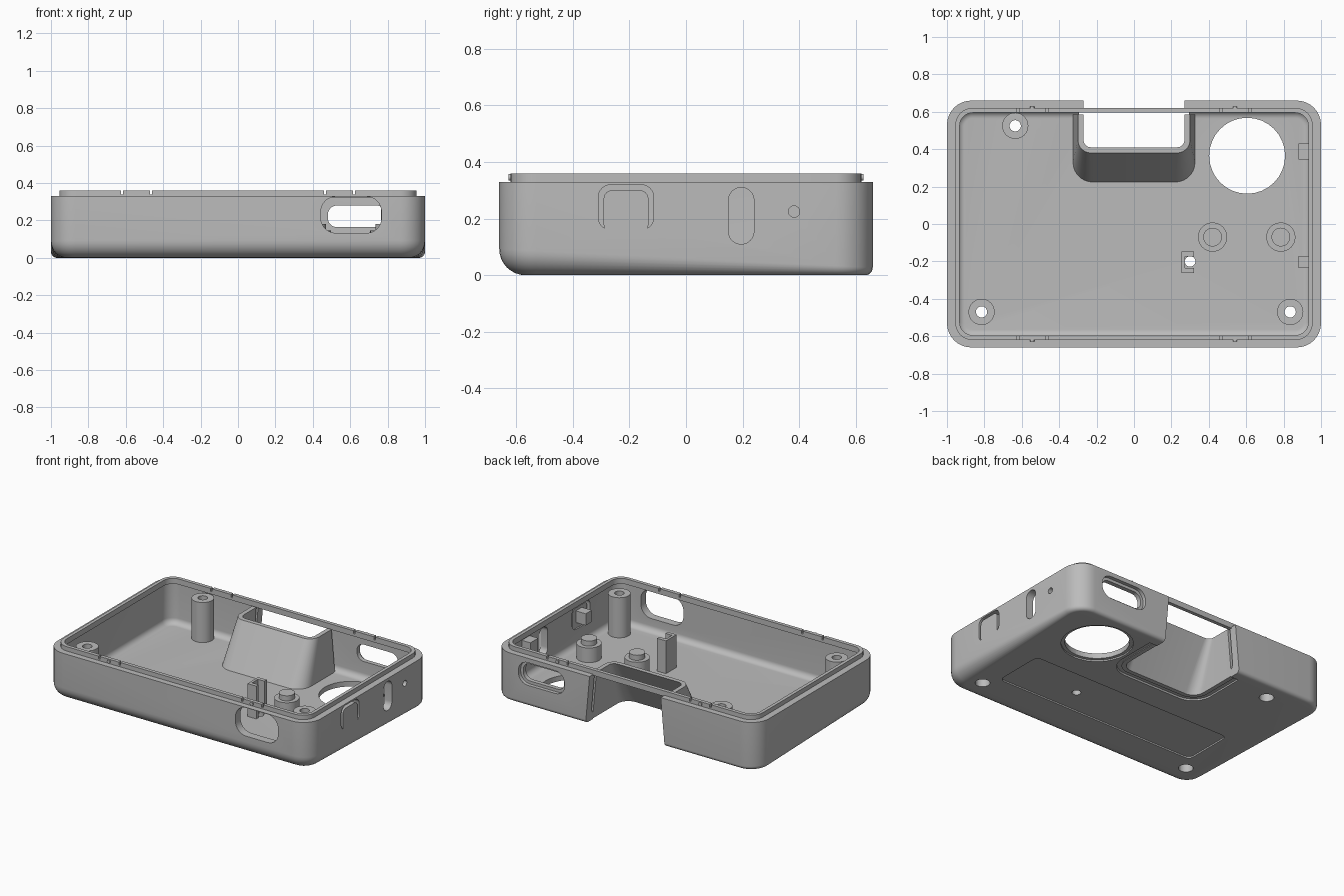
import bpy, bmesh
from math import sin, cos, pi, radians

cube = bpy.data.objects.get("Cube")
if cube:
    bpy.data.objects.remove(cube, do_unlink=True)

grey = bpy.data.materials.new("plain_grey")
grey.use_nodes = True
colour = (0.5, 0.5, 0.5, 1)
grey.diffuse_color = colour
grey.node_tree.nodes["Principled BSDF"].inputs["Base Color"].default_value = colour
parts = []


def rounded(cx, cy, hx, hy, r, inset=0, seg=8):
    """Rounded rectangle outline; inset may be a function of y."""
    pts = []
    for k, (sx, sy) in enumerate([(1, 1), (-1, 1), (-1, -1), (1, -1)]):
        for i in range(seg + 1):
            a = (k + i / seg) * pi / 2
            ox, oy = cx + sx * (hx - r), cy + sy * (hy - r)
            d = inset(oy + r * sin(a)) if callable(inset) else inset
            pts.append((ox + (r - d) * cos(a), oy + (r - d) * sin(a)))
    return pts


def circle(x, y, r):
    return rounded(x, y, r, r, r * 0.999)


def loft(name, rings, keep=True):
    bm = bmesh.new()
    loops = [[bm.verts.new(p) for p in ring] for ring in rings]
    n = len(loops[0])
    for a, b in zip(loops, loops[1:]):
        for i in range(n):
            j = (i + 1) % n
            bm.faces.new((a[i], a[j], b[j], b[i]))
    bm.faces.new(loops[0][::-1])
    bm.faces.new(loops[-1])
    bmesh.ops.recalc_face_normals(bm, faces=bm.faces)
    me = bpy.data.meshes.new(name)
    bm.to_mesh(me)
    bm.free()
    me.materials.append(grey)
    ob = bpy.data.objects.new(name, me)
    bpy.context.collection.objects.link(ob)
    if keep:
        parts.append(ob)
    return ob


def prism(name, outline, axis, lo, hi, keep=True):
    place = {"z": lambda u, v, w: (u, v, w),
             "x": lambda u, v, w: (w, u, v),
             "y": lambda u, v, w: (u, w, v)}[axis]
    return loft(name, [[place(u, v, w) for u, v in outline] for w in (lo, hi)], keep)


def box(name, x0, x1, y0, y1, z0, z1, keep=True):
    return prism(name, [(x0, y0), (x1, y0), (x1, y1), (x0, y1)], "z", z0, z1, keep)


def cut(target, cutter):
    mod = target.modifiers.new("cut", "BOOLEAN")
    mod.operation, mod.solver, mod.object = "DIFFERENCE", "EXACT", cutter
    bpy.context.view_layer.objects.active = target
    bpy.ops.object.modifier_apply(modifier=mod.name)
    bpy.data.objects.remove(cutter, do_unlink=True)


def cut_prism(target, *args):
    cut(target, prism("cutter", *args, keep=False))


def tray(name, hx, hy, r, fillet, z0, z1, keep=True):
    """Tray volume with a rounded lower edge whose radius varies along y."""
    rings, steps = [], 8
    for i in range(steps + 1):
        a = i / steps * pi / 2
        outline = rounded(0, 0, hx, hy, r, lambda y: fillet(y) * (1 - sin(a)))
        base = rounded(0, 0, hx, hy, r)
        rings.append([(x, y, z0 + fillet(b[1]) * (1 - cos(a)))
                      for (x, y), b in zip(outline, base)])
    rings.append([(x, y, z1) for x, y in rounded(0, 0, hx, hy, r)])
    return loft(name, rings, keep)


def scoop(name, wall, z0, z1, back, keep=True):
    """Leaning U-shaped volume, open towards the back."""
    rings = []
    for z in (z0, z1):
        t = z / 0.33
        hx, front, r = 0.33 - 0.03 * t - wall, 0.2 + 0.18 * t + wall, 0.11 - 0.04 * t - wall
        ring = [(hx, back, z), (-hx, back, z)]
        for s, start in ((-1, pi), (1, 1.5 * pi)):
            for i in range(9):
                a = start + i / 8 * pi / 2
                ring.append((s * (hx - r) + r * cos(a), front + r + r * sin(a), z))
        rings.append(ring)
    return loft(name, rings, keep)


# Main shell, hollowed
shell = tray("case_shell", 1, 0.66, 0.13, lambda y: 0.06 - 0.05 * y, 0, 0.33)
cut(shell, tray("cutter", 0.945, 0.605, 0.08, lambda y: 0.04, 0.045, 0.5, keep=False))

# Scoop through floor and back wall, with its shallow border below
cut(shell, scoop("cutter", -0.03, -0.05, 0.01, 0.58, keep=False))
cut(shell, scoop("cutter", 0.03, -0.05, 0.4, 0.8, keep=False))
funnel = scoop("scoop_wall", 0, 0.005, 0.33, 0.585)
cut(funnel, scoop("cutter", 0.03, -0.05, 0.4, 0.8, keep=False))

# Round floor opening and label recess underneath
cut_prism(shell, circle(0.605, 0.365, 0.225), "z", -0.1, 0.01)
cut_prism(shell, circle(0.605, 0.365, 0.203), "z", -0.1, 0.1)
cut_prism(shell, rounded(0.01, -0.19, 0.77, 0.18, 0.04), "z", -0.1, 0.01)
cut_prism(shell, circle(0.3, -0.2, 0.028), "z", -0.1, 0.1)

# Front and back wall openings
cut_prism(shell, rounded(0.605, 0.23, 0.162, 0.097, 0.08), "y", -0.8, -0.5)
cut_prism(shell, rounded(0.635, 0.222, 0.155, 0.058, 0.05), "y", 0.5, 0.8)
cut_prism(shell, rounded(0.635, 0.222, 0.175, 0.078, 0.07), "y", 0.635, 0.8)

# Side wall: long slot, indicator hole, push button
cut_prism(shell, rounded(0.195, 0.21, 0.045, 0.1, 0.0449), "x", 0.9, 1.1)
cut_prism(shell, circle(0.382, 0.225, 0.02), "x", 0.9, 1.1)
cut_prism(shell, rounded(-0.212, 0.24, 0.098, 0.08, 0.045), "x", 0.9, 1.1)
prism("side_button", rounded(-0.212, 0.225, 0.079, 0.075, 0.03), "x", 0.955, 1)
box("button_stop", 0.88, 0.96, -0.235, -0.17, 0.2, 0.28)
box("light_guide", 0.88, 0.96, 0.345, 0.43, 0.2, 0.31)

# Raised rim with slits and snap bumps
rim = prism("rim_lip", rounded(0, 0, 0.955, 0.62, 0.09), "z", 0.322, 0.36)
cut_prism(rim, rounded(0, 0, 0.932, 0.595, 0.07), "z", 0.2, 0.5)
for side in (-1, 1):
    for x in (-0.62, -0.465, 0.465, 0.62):
        cut(rim, box("cutter", x - 0.006, x + 0.006, side * 0.61 - 0.04,
                     side * 0.61 + 0.04, 0.34, 0.4, keep=False))
    for x in (-0.545, 0.54):
        prism("snap_bump", circle(x, 0.346, 0.012), "y", side * 0.61, side * 0.628)

# Screw posts, bored and counterbored
for x, y in ((-0.635, 0.525), (-0.815, -0.47), (0.835, -0.47)):
    post = prism("screw_post", circle(x, y, 0.07), "z", 0.01, 0.32)
    cut_prism(post, circle(x, y, 0.03), "z", -0.1, 0.5)
    cut_prism(post, circle(x, y, 0.046), "z", -0.1, 0.26)
    cut_prism(shell, circle(x, y, 0.046), "z", -0.1, 0.1)

# Stepped locating pegs
for x in (0.42, 0.785):
    prism("peg_base", circle(x, -0.07, 0.078), "z", 0.03, 0.145)
    prism("peg_tip", circle(x, -0.07, 0.05), "z", 0.14, 0.18)

# Upright channel clip
clip = box("channel_clip", 0.255, 0.322, -0.262, -0.147, 0.03, 0.27)
cut(clip, box("cutter", 0.272, 0.4, -0.236, -0.173, 0, 0.4, keep=False))

# Smooth the curved faces, keep corners crisp
bpy.ops.object.select_all(action="DESELECT")
for ob in parts:
    ob.select_set(True)
bpy.context.view_layer.objects.active = shell
bpy.ops.object.shade_smooth_by_angle(angle=radians(30))
